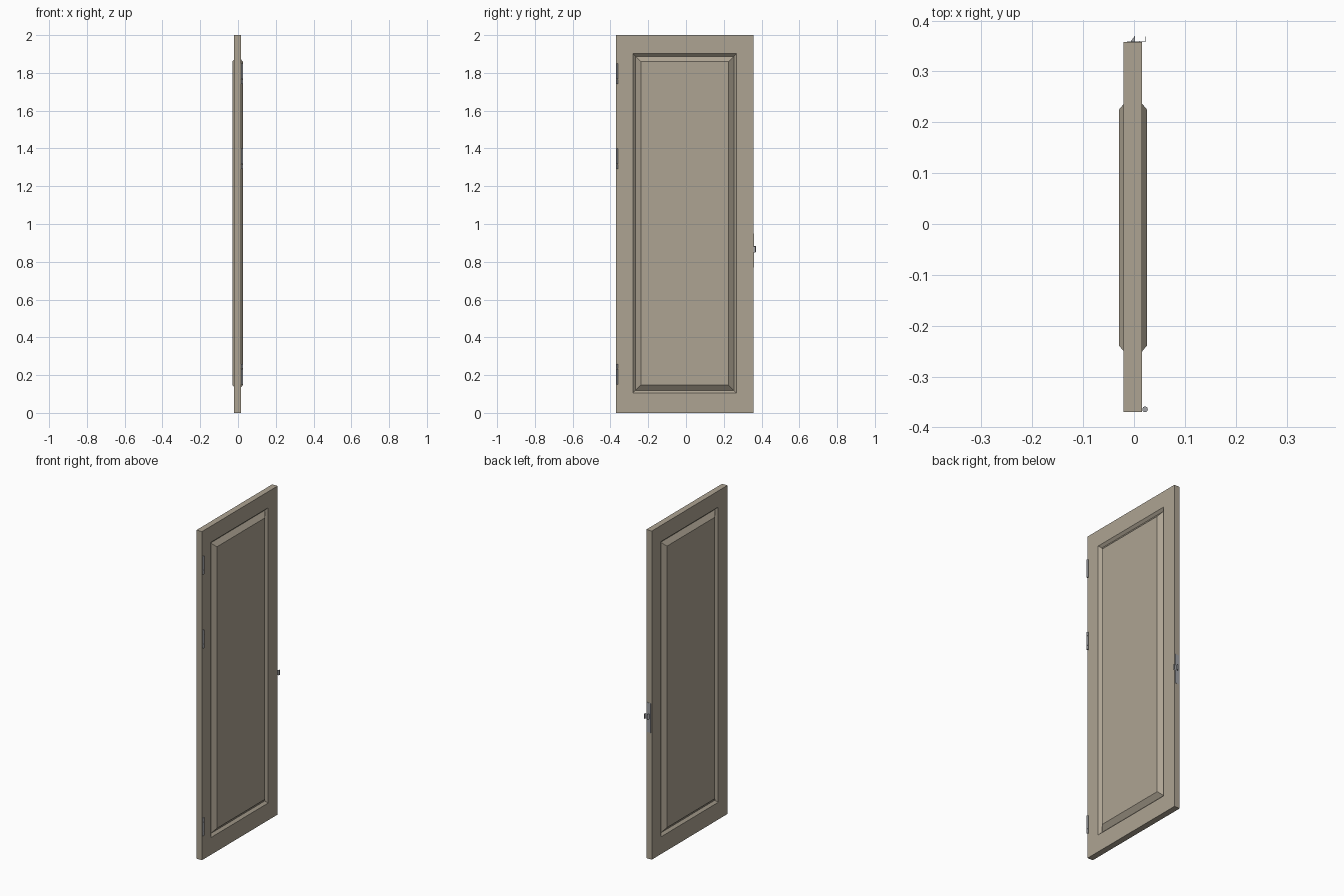
import bpy, bmesh, math

if "Cube" in bpy.data.objects:
    bpy.data.objects.remove(bpy.data.objects["Cube"])

def mat(name, col):
    m = bpy.data.materials.new(name)
    m.diffuse_color = (*col, 1)
    m.use_nodes = True
    m.node_tree.nodes["Principled BSDF"].inputs["Base Color"].default_value = m.diffuse_color
    return m

WOOD = mat("painted_wood", (0.42, 0.37, 0.29))
METAL = mat("metal", (0.36, 0.37, 0.39))

def finish(bm, name, material):
    bmesh.ops.recalc_face_normals(bm, faces=bm.faces)
    me = bpy.data.meshes.new(name)
    bm.to_mesh(me)
    bm.free()
    ob = bpy.data.objects.new(name, me)
    me.materials.append(material)
    bpy.context.collection.objects.link(ob)
    return ob

def bridge(bm, a, b):
    for i in range(4):
        j = (i + 1) % 4
        bm.faces.new((a[i], a[j], b[j], b[i]))

def prism(name, pts, z0, z1, material):
    """Extrude an xy outline between two heights."""
    bm = bmesh.new()
    f = bm.faces.new([bm.verts.new((x, y, z0)) for x, y in pts])
    ext = bmesh.ops.extrude_face_region(bm, geom=[f])["geom"]
    for v in ext:
        if isinstance(v, bmesh.types.BMVert):
            v.co.z = z1
    return finish(bm, name, material)

# Door leaf: slab with a grooved, raised panel on both faces
Y0, Y1, CX = -0.370, 0.358, -0.002
PY0, PY1, PZ0, PZ1 = -0.281, 0.267, 0.105, 1.902
PROFILE = [(0, 0.0182), (0.014, 0.0045), (0.042, 0.0275)]  # inset, half depth

bm = bmesh.new()
edges = []
for side in (1, -1):
    def ring(y0, y1, z0, z1, d):
        return [bm.verts.new((CX + side * d, y, z))
                for y, z in ((y0, z0), (y1, z0), (y1, z1), (y0, z1))]
    prev = ring(Y0, Y1, 0, 2, 0.0182)
    edges.append(prev)
    for inset, d in PROFILE:
        cur = ring(PY0 + inset, PY1 - inset, PZ0 + inset, PZ1 - inset, d)
        bridge(bm, prev, cur)
        prev = cur
    bm.faces.new(prev)
bridge(bm, edges[0], edges[1])
finish(bm, "door_leaf", WOOD)

# Hinge barrels, each of three knuckles
for n, zb in enumerate((0.15, 1.292, 1.742)):
    bm = bmesh.new()
    for k0, k1 in ((0, 0.024), (0.025, 0.083), (0.084, 0.108)):
        r = bmesh.ops.create_cone(bm, cap_ends=True, segments=16, radius1=0.0055,
                                  radius2=0.0055, depth=k1 - k0)
        bmesh.ops.translate(bm, verts=r["verts"],
                            vec=(0.0217, -0.3645, zb + (k0 + k1) / 2))
    ob = finish(bm, f"hinge_barrel_{n + 1}", METAL)
    bpy.context.view_layer.objects.active = ob
    ob.select_set(True)
    bpy.ops.object.shade_smooth_by_angle(angle=math.radians(40))
    ob.select_set(False)

# Lock plate on the door edge, latch bolt and bent strike lip
prism("lock_plate", [(-0.014, 0.356), (0.011, 0.356), (0.011, 0.359), (-0.014, 0.359)],
      0.77, 0.95, METAL)
prism("latch_bolt", [(-0.007, 0.3585), (0.002, 0.3585), (0.002, 0.3705)],
      0.852, 0.883, METAL)
prism("strike_lip", [(0.010, 0.3585), (0.024, 0.3585), (0.024, 0.3685), (0.023, 0.3685),
                     (0.023, 0.3597), (0.010, 0.3597)], 0.849, 0.880, METAL)
